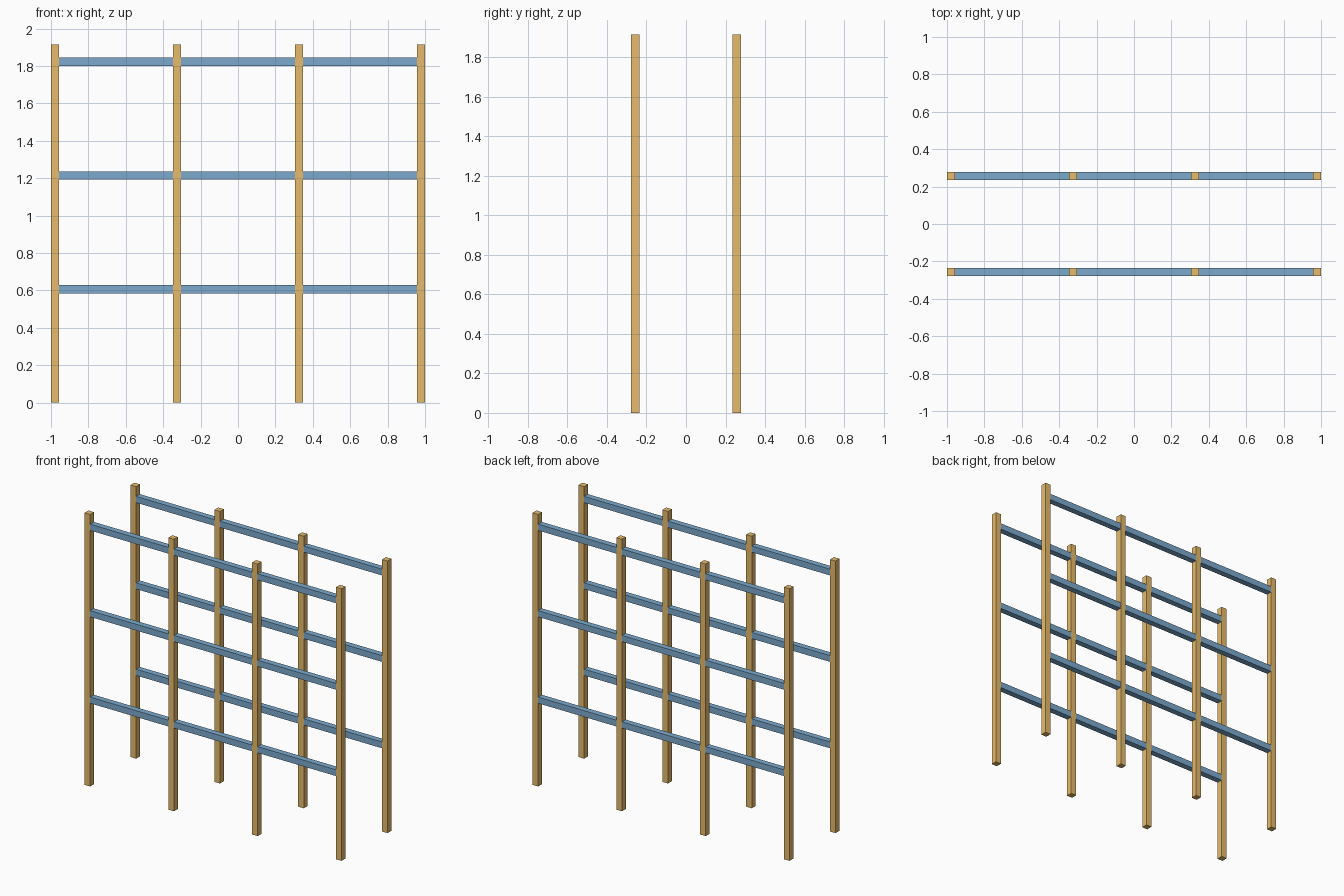
import bpy

if "Cube" in bpy.data.objects:
    bpy.data.objects.remove(bpy.data.objects["Cube"])

POST = 0.043      # square post width
HEIGHT = 1.914
X_END = 1 - POST / 2
Y_ROW = 0.256


def material(name, color):
    m = bpy.data.materials.new(name)
    m.diffuse_color = color
    m.use_nodes = True
    m.node_tree.nodes["Principled BSDF"].inputs["Base Color"].default_value = m.diffuse_color
    return m


def box(name, center, size, mat):
    bpy.ops.mesh.primitive_cube_add(size=1, location=center)
    ob = bpy.context.object
    ob.name = name
    ob.scale = size
    bpy.ops.object.transform_apply(location=False, rotation=False, scale=True)
    ob.data.materials.append(mat)
    return ob


wood = material("post_orange", (0.80, 0.50, 0.15, 1))
blue = material("rail_blue", (0.20, 0.40, 0.62, 1))

for side, y in (("front", -Y_ROW), ("back", Y_ROW)):
    # Four upright posts per row
    for i in range(4):
        x = -X_END + i * 2 * X_END / 3
        box(f"{side}_post_{i + 1}", (x, y, HEIGHT / 2), (POST, POST, HEIGHT), wood)
    # Three long rails per row, ends seated inside the outer posts
    for j in range(3):
        z = 0.608 * (j + 1) - 0.001
        box(f"{side}_rail_{j + 1}", (0, y, z), (2 * X_END, POST - 0.001, 0.044), blue)
